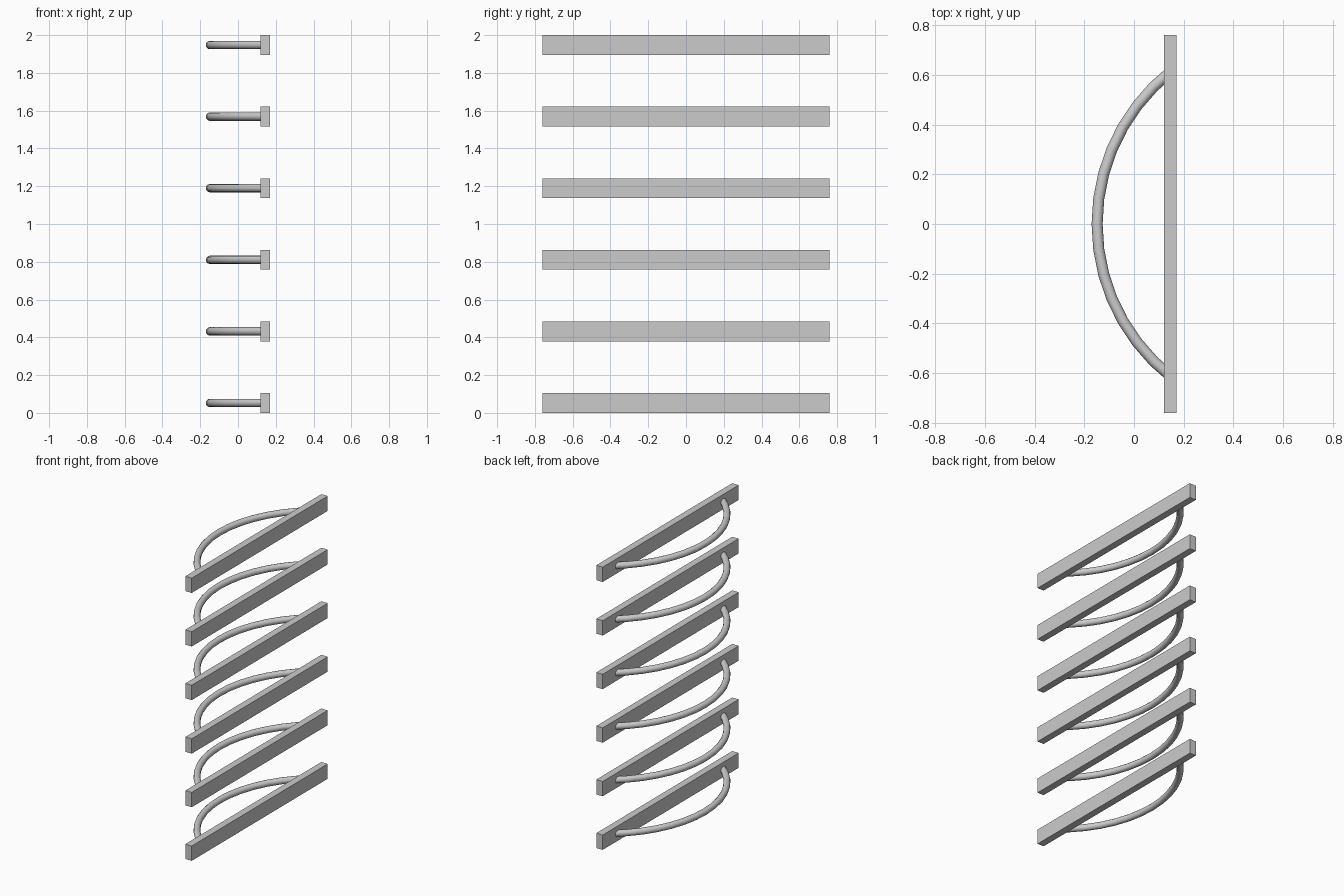
import bpy
from math import sin, cos, radians

if "Cube" in bpy.data.objects:
    bpy.data.objects.remove(bpy.data.objects["Cube"])

COUNT = 6
BAR = (0.05, 1.52, 0.105)          # bar size
STEP = (2.0 - BAR[2]) / (COUNT - 1)
BAR_X = 0.145
ROD_R, ARC_R, ARC_HALF, SEGS = 0.0222, 0.784, radians(52.2), 14
ARC_X = -0.1485                    # x of the arc's middle


def add_bar(i, z):
    bpy.ops.mesh.primitive_cube_add(size=1, location=(BAR_X, 0, z))
    ob = bpy.context.object
    ob.name = f"flat_bar_{i}"
    ob.scale = BAR
    bpy.ops.object.transform_apply(location=False, rotation=False, scale=True)


def add_rod(i, z):
    cu = bpy.data.curves.new(f"bowed_rod_{i}", 'CURVE')
    cu.dimensions = '3D'
    cu.bevel_depth = ROD_R
    cu.bevel_resolution = 4
    cu.use_fill_caps = True
    sp = cu.splines.new('POLY')
    sp.points.add(SEGS)
    for k, p in enumerate(sp.points):
        a = ARC_HALF * (2 * k / SEGS - 1)
        p.co = (ARC_X + ARC_R * (1 - cos(a)), ARC_R * sin(a), 0, 1)
    ob = bpy.data.objects.new(f"bowed_rod_{i}", cu)
    bpy.context.collection.objects.link(ob)
    ob.location.z = z
    bpy.ops.object.select_all(action='DESELECT')
    ob.select_set(True)
    bpy.context.view_layer.objects.active = ob
    bpy.ops.object.convert(target='MESH')
    bpy.ops.object.shade_smooth_by_angle(angle=radians(40))


# Stack of flat bars, each with a bowed rod behind it
for i in range(COUNT):
    z = BAR[2] / 2 + i * STEP
    add_bar(i + 1, z)
    add_rod(i + 1, z)
